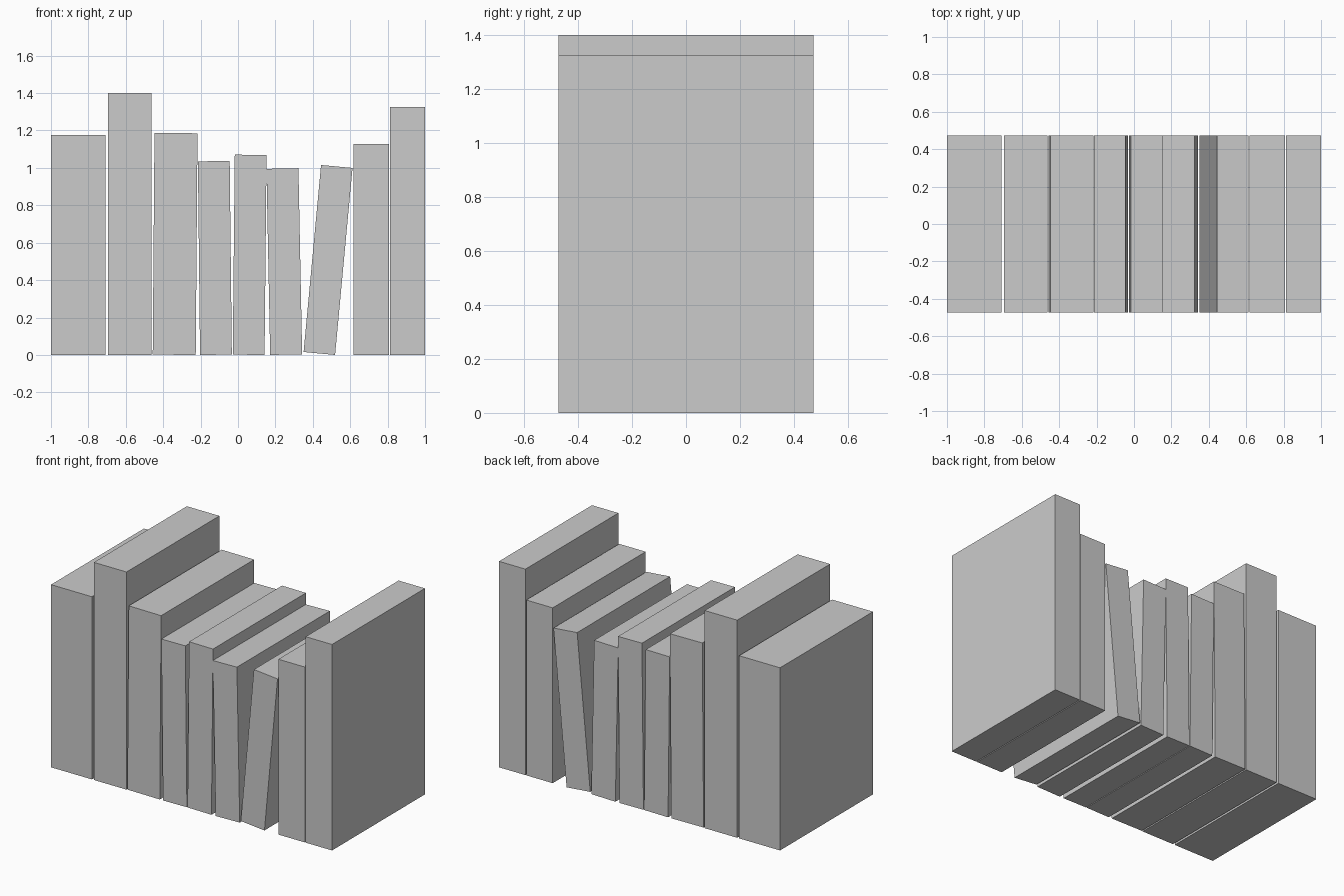
import bpy, bmesh
from math import sin, cos

if "Cube" in bpy.data.objects:
    bpy.data.objects.remove(bpy.data.objects["Cube"])

DEPTH = 0.945

def book(name, left, width, height, tilt=0.0):
    """Box standing on z=0; positive tilt leans right, pivoting on its lower corner."""
    pivot = left + width if tilt > 0 else left
    x0 = -width if tilt > 0 else 0.0
    bm = bmesh.new()
    bmesh.ops.create_cube(bm, size=1)
    for v in bm.verts:
        u = x0 + (v.co.x + 0.5) * width
        w = (v.co.z + 0.5) * height
        v.co = (pivot + u * cos(tilt) + w * sin(tilt),
                v.co.y * DEPTH,
                w * cos(tilt) - u * sin(tilt))
    mesh = bpy.data.meshes.new(name)
    bm.to_mesh(mesh)
    bm.free()
    bpy.context.collection.objects.link(bpy.data.objects.new(name, mesh))

# Row of books, left to right: left edge, thickness, height, lean
books = [
    (-1.000, 0.291, 1.175, 0.0),
    (-0.695, 0.232, 1.400, 0.0),
    (-0.456, 0.230, 1.185, 0.008),
    (-0.203, 0.170, 1.035, -0.011),
    (-0.028, 0.170, 1.069, 0.010),
    (0.172, 0.171, 0.995, -0.020),
    (0.350, 0.169, 1.004, 0.093),
    (0.618, 0.188, 1.128, 0.0),
    (0.812, 0.188, 1.325, 0.0),
]
for i, spec in enumerate(books, 1):
    book(f"book_{i}", *spec)
